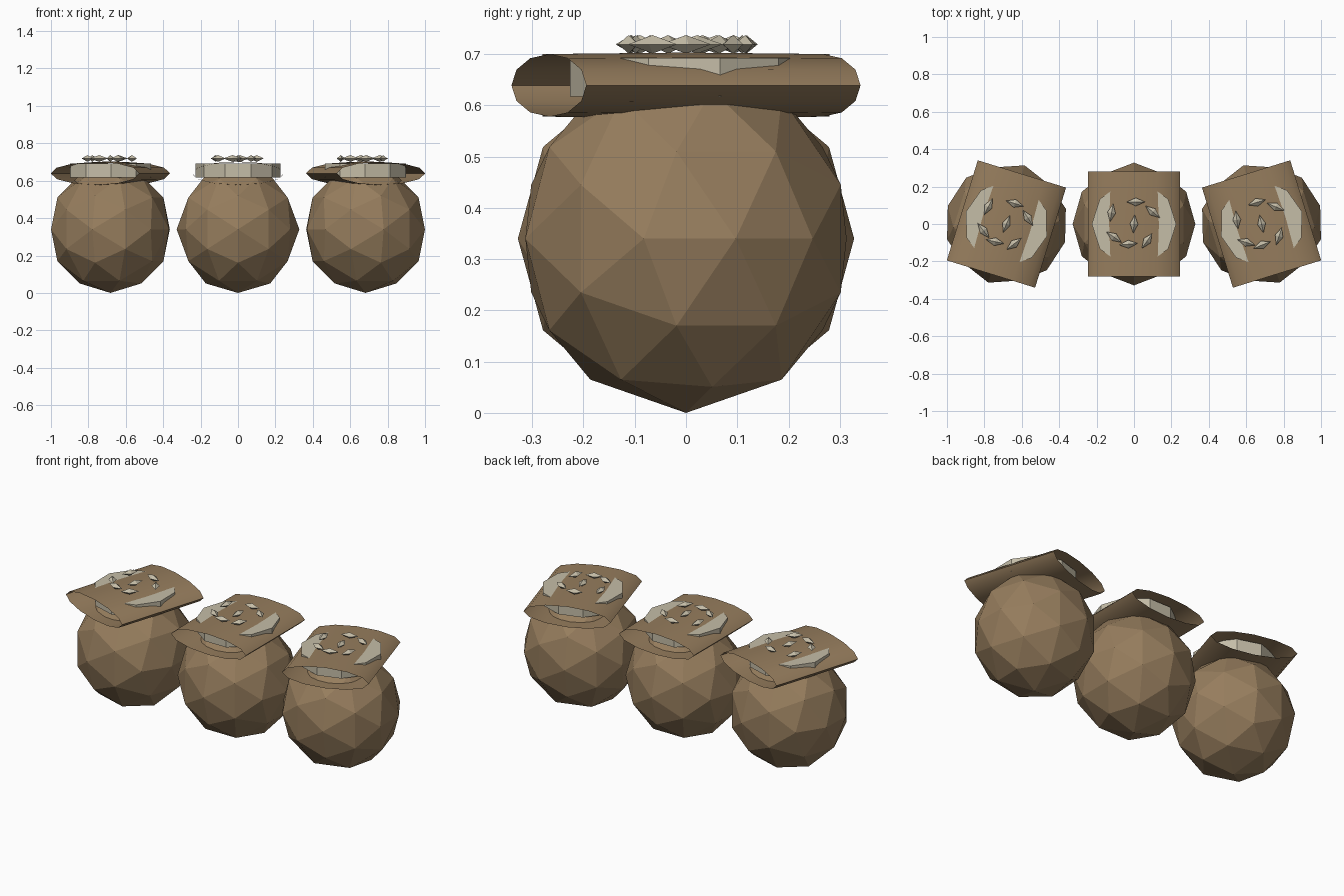
import bpy, bmesh, math
from mathutils import Vector, Matrix

if "Cube" in bpy.data.objects:
    bpy.data.objects.remove(bpy.data.objects["Cube"])

TURN = 0.3       # outer units are turned about z
SPACING = 0.682  # distance between units


def material(name, color):
    m = bpy.data.materials.new(name)
    m.diffuse_color = (*color, 1)
    m.use_nodes = True
    m.node_tree.nodes["Principled BSDF"].inputs["Base Color"].default_value = m.diffuse_color
    return m


BROWN = material("brown", (0.305, 0.205, 0.110))
CREAM = material("cream", (0.56, 0.51, 0.39))


def make_object(name, bm, mat, place, smooth=False):
    bmesh.ops.recalc_face_normals(bm, faces=bm.faces)
    mesh = bpy.data.meshes.new(name)
    bm.to_mesh(mesh)
    bm.free()
    mesh.materials.append(mat)
    obj = bpy.data.objects.new(name, mesh)
    bpy.context.collection.objects.link(obj)
    obj.matrix_world = place
    if smooth:
        bpy.ops.object.select_all(action='DESELECT')
        obj.select_set(True)
        bpy.context.view_layer.objects.active = obj
        bpy.ops.object.shade_smooth_by_angle(angle=math.radians(50))
    return obj


def faceted_ball():
    # icosahedron corners plus edge midpoints, pushed out to the sphere
    phi = (1 + math.sqrt(5)) / 2
    corners = []
    for s in (-1, 1):
        for t in (-1, 1):
            corners += [Vector((0, s * phi, t)).normalized(),
                        Vector((t, 0, s * phi)).normalized(),
                        Vector((s * phi, t, 0)).normalized()]
    points = list(corners)
    for i, a in enumerate(corners):
        for b in corners[:i]:
            if (a - b).length < 1.1:
                points.append((a + b).normalized())
    bm = bmesh.new()
    for p in points:
        bm.verts.new((p.x * 0.328, p.y * 0.328, 0.34 + p.z * 0.34))
    bmesh.ops.convex_hull(bm, input=bm.verts[:])
    return bm


def sleeve_tube():
    # flattened open tube along y, slightly fuller in the middle
    bm = bmesh.new()
    sides, rows = 12, []
    for y, h in ((-0.28, 0.061), (0, 0.064), (0.28, 0.061)):
        rows.append([bm.verts.new((0.247 * math.cos(k * math.tau / sides), y,
                                   0.639 + h * math.sin(k * math.tau / sides)))
                     for k in range(sides)])
    for a, b in zip(rows, rows[1:]):
        for k in range(sides):
            n = (k + 1) % sides
            bm.faces.new((a[k], a[n], b[n], b[k]))
    return bm


def filling_disc():
    bm = bmesh.new()
    bmesh.ops.create_cone(bm, cap_ends=True, segments=10, radius1=0.226,
                          radius2=0.226, depth=0.075)
    # a corner points straight along +x
    corner = max(bm.verts, key=lambda v: v.co.x).co
    spin = -math.atan2(corner.y, corner.x)
    bmesh.ops.rotate(bm, verts=bm.verts, matrix=Matrix.Rotation(spin, 3, 'Z'))
    bmesh.ops.translate(bm, verts=bm.verts, vec=(0, 0, 0.6545))
    return bm


def seed_diamonds():
    # x, y, heading in degrees
    spots = [(0.01, 0.118, 0), (0.10, 0.065, -40), (-0.12, 0.06, 80),
             (0, 0, 85), (-0.107, -0.07, -35), (-0.03, -0.108, 5),
             (0.07, -0.09, 55)]
    bm = bmesh.new()
    for x, y, deg in spots:
        spin = Matrix.Rotation(math.radians(deg), 3, 'Z')
        verts = []
        for p in ((0.05, 0, 0), (0, 0.022, 0), (-0.05, 0, 0), (0, -0.022, 0),
                  (0, 0, 0.018), (0, 0, -0.018)):
            verts.append(bm.verts.new(spin @ Vector(p) + Vector((x, y, 0.719))))
        for k in range(4):
            n = (k + 1) % 4
            bm.faces.new((verts[k], verts[n], verts[4]))
            bm.faces.new((verts[n], verts[k], verts[5]))
    return bm


# three identical units in a row
for i, label in ((-1, "left"), (0, "middle"), (1, "right")):
    place = Matrix.Translation((i * SPACING, 0, 0)) @ Matrix.Rotation(i * TURN, 4, 'Z')
    make_object(label + "_ball", faceted_ball(), BROWN, place)
    make_object(label + "_sleeve", sleeve_tube(), BROWN, place, smooth=True)
    make_object(label + "_filling", filling_disc(), CREAM, place)
    make_object(label + "_seeds", seed_diamonds(), CREAM, place)
